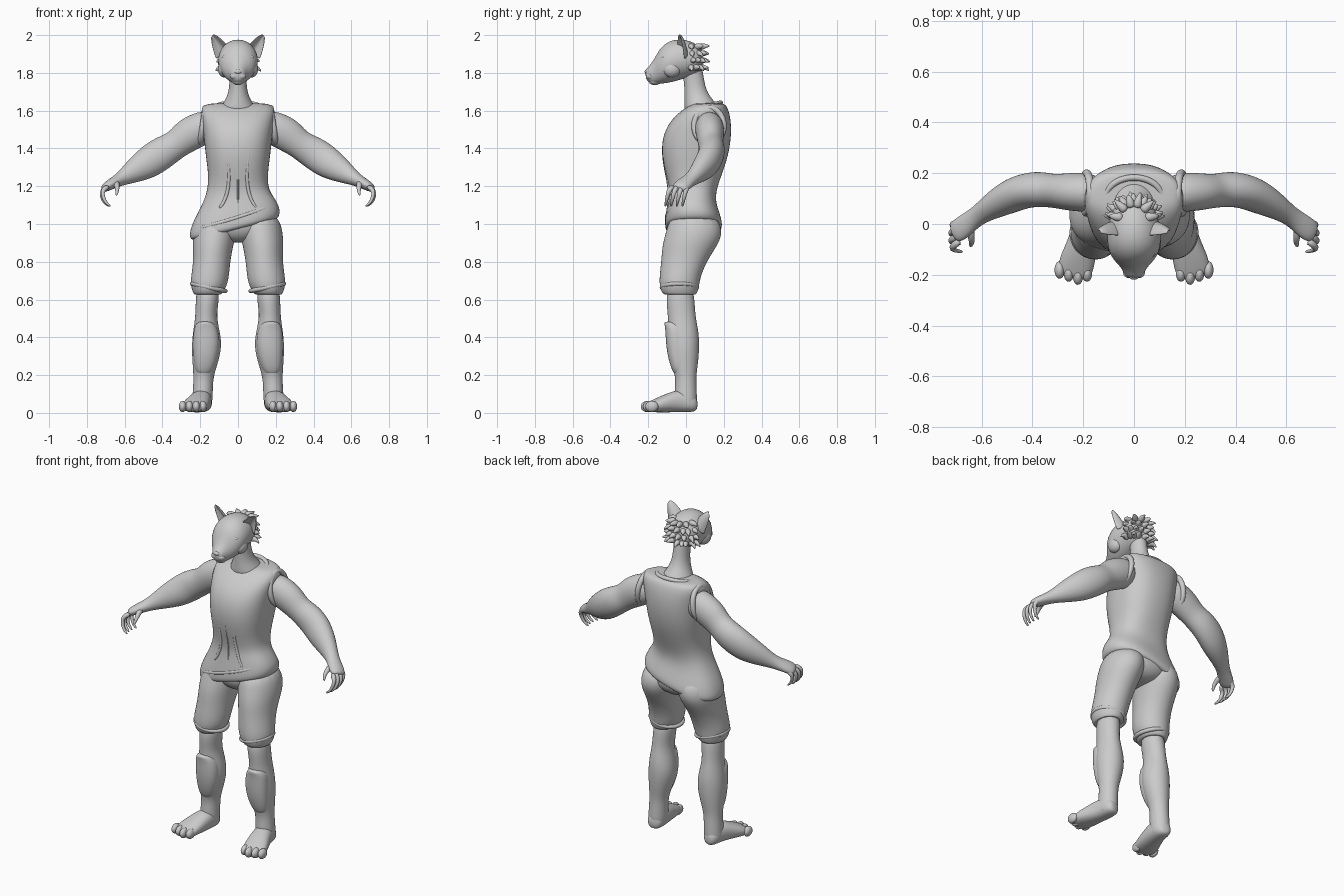
import bpy
import bmesh
import math
import random
from mathutils import Vector
from mathutils.bvhtree import BVHTree

if "Cube" in bpy.data.objects:
    bpy.data.objects.remove(bpy.data.objects["Cube"], do_unlink=True)

clay = bpy.data.materials.new("plain_grey")
clay.use_nodes = True
GREY = (0.6, 0.6, 0.6, 1)
clay.diffuse_color = GREY
clay.node_tree.nodes["Principled BSDF"].inputs["Base Color"].default_value = GREY

X, Y, Z = Vector((1, 0, 0)), Vector((0, 1, 0)), Vector((0, 0, 1))


def finish(name, bm, mirror=False, subdivide=2, thickness=0):
    """Turn a bmesh into a smooth, optionally mirrored object."""
    bmesh.ops.recalc_face_normals(bm, faces=bm.faces)
    mesh = bpy.data.meshes.new(name)
    bm.to_mesh(mesh)
    bm.free()
    mesh.materials.append(clay)
    mesh.polygons.foreach_set("use_smooth", [True] * len(mesh.polygons))
    obj = bpy.data.objects.new(name, mesh)
    bpy.context.collection.objects.link(obj)
    if thickness:
        obj.modifiers.new("Thickness", "SOLIDIFY").thickness = thickness
    if mirror:
        obj.modifiers.new("Mirror", "MIRROR").use_mirror_merge = False
    if subdivide:
        sub = obj.modifiers.new("Smooth", "SUBSURF")
        sub.levels = sub.render_levels = subdivide
    return obj


def loft(name, rows, axis=None, ref=X, sides=16, power=2, closed=False, warp=None, **kw):
    """Skin rings given as (x, y, z, radius_u, radius_v); rings follow the path if no axis."""
    bm = bmesh.new()
    centres = [Vector(r[:3]) for r in rows]
    n = len(rows)
    rings = []
    for i, row in enumerate(rows):
        after = centres[(i + 1) % n] if closed else centres[min(i + 1, n - 1)]
        before = centres[i - 1] if closed else centres[max(i - 1, 0)]
        t = (axis or after - before).normalized()
        u = (ref - t * ref.dot(t)).normalized()
        v = t.cross(u)
        ring = []
        for k in range(sides):
            a = math.tau * k / sides
            c, s = math.cos(a), math.sin(a)
            c = math.copysign(abs(c) ** (2 / power), c)
            s = math.copysign(abs(s) ** (2 / power), s)
            p = centres[i] + u * c * row[3] + v * s * row[4]
            ring.append(bm.verts.new(warp(p) if warp else p))
        rings.append(ring)
    pairs = list(zip(rings, rings[1:]))
    if closed:
        pairs.append((rings[-1], rings[0]))
    else:
        bm.faces.new(rings[0])
        bm.faces.new(rings[-1])
    for a, b in pairs:
        for k in range(sides):
            j = (k + 1) % sides
            bm.faces.new((a[k], a[j], b[j], b[k]))
    return finish(name, bm, **kw)


def tube(name, points, start, end, **kw):
    """Round tube whose radius runs from start to end."""
    n = len(points) - 1
    radii = [start + (end - start) * i / n for i in range(n + 1)]
    return loft(name, [(*p, r, r) for p, r in zip(points, radii)], sides=8, **kw)


def blob(name, centre, size, **kw):
    bm = bmesh.new()
    bmesh.ops.create_uvsphere(bm, u_segments=16, v_segments=10, radius=1)
    for v in bm.verts:
        v.co = Vector(centre) + Vector(a * b for a, b in zip(v.co, size))
    return finish(name, bm, subdivide=1, **kw)


def slant(p):
    """Tilt the lower part of the tunic so the hem hangs lower on one side."""
    amount = min(1, max(0, (1.2 - p.z) / 0.18))
    return p + Z * (0.25 * p.x * amount)


# Tunic
tunic = loft("tunic", [
    (-.015, .04, .97, .21, .125), (-.018, .04, .98, .235, .15),
    (-.018, .04, 1.01, .243, .153), (-.012, .035, 1.06, .228, .142),
    (0, .03, 1.12, .192, .128), (0, .035, 1.18, .162, .126),
    (0, .04, 1.26, .157, .15), (0, .047, 1.36, .172, .178),
    (0, .057, 1.46, .182, .184), (0, .075, 1.54, .19, .165),
    (0, .1, 1.6, .2, .128), (0, .12, 1.635, .18, .09), (0, .12, 1.64, .11, .06)],
    axis=Z, sides=24, power=2.4, warp=slant)

# Armhole rims and neckline
ring = [math.tau * k / 16 for k in range(16)]
tube("armhole_rim", [(.187 - .015 * math.sin(a), .122 + .08 * math.cos(a),
     1.52 + .098 * math.sin(a)) for a in ring], .017, .017, closed=True, mirror=True)
tube("neckline", [(.115 * math.cos(a), .1 + .085 * math.sin(a),
     1.622 + .02 * math.sin(a)) for a in ring], .014, .014, closed=True, ref=Z)

# Raised lapel edges and sash fold, laid on the front of the tunic
skin = BVHTree.FromObject(tunic, bpy.context.evaluated_depsgraph_get())


def drape(name, points, radius, **kw):
    path = []
    for x, z in points:
        hit = skin.ray_cast(Vector((x, -1, z)), Y)[0]
        if hit:
            path.append(hit + Y * radius * .55)
    tube(name, path, radius, radius, **kw)


drape("lapel_edge", [(.1, 1.6), (.085, 1.53), (.07, 1.45), (.055, 1.36), (.045, 1.27),
      (.05, 1.19), (.07, 1.12), (.1, 1.08)], .01, mirror=True)
drape("front_seam", [(0, 1.58 - .06 * k) for k in range(9)], .005)
drape("sash_fold", [(.2 - .05 * k, 1.1 - .016 * k + .03 * (k / 8 - .5) ** 2)
      for k in range(9)], .012)

# Trousers
loft("trouser_seat", [(0, .04, .9, .05, .07), (0, .045, .93, .15, .12),
     (0, .045, .99, .215, .148), (0, .04, 1.08, .19, .12)], axis=Z)
loft("trouser_leg", [
    (.11, .04, 1.06, .1, .12), (.123, .046, .96, .118, .155), (.132, .022, .89, .11, .15),
    (.138, -.008, .81, .1, .125), (.147, -.03, .73, .102, .112),
    (.154, -.035, .68, .1, .108), (.158, -.035, .645, .085, .1),
    (.162, -.032, .62, .07, .085), (.162, -.03, .64, .05, .06)], axis=Z, mirror=True)
tube("trouser_cuff", [(.155 + .09 * math.cos(a), -.035 + .095 * math.sin(a),
     .665 + .02 * math.cos(a)) for a in ring], .013, .013, closed=True, ref=Z, mirror=True)

# Lower legs and shin guards
loft("lower_leg", [
    (.158, -.03, .68, .06, .065), (.163, -.03, .59, .063, .078),
    (.17, -.022, .51, .056, .073), (.167, -.015, .43, .073, .084),
    (.165, -.01, .35, .082, .083), (.174, -.008, .26, .068, .073),
    (.183, 0, .19, .053, .054), (.186, -.002, .12, .054, .06),
    (.19, 0, .05, .055, .06), (.19, 0, .01, .045, .05)], axis=Z, mirror=True)
loft("shin_guard", [
    (.18, -.03, .2, .025, .025), (.18, -.034, .22, .05, .04), (.17, -.044, .3, .068, .055),
    (.167, -.05, .38, .073, .058), (.17, -.055, .44, .066, .055),
    (.173, -.063, .47, .052, .052), (.174, -.07, .485, .03, .046)],
    axis=Z, power=2.3, mirror=True)

# Feet and toes
loft("foot", [
    (.182, .06, .045, .025, .03), (.186, .035, .05, .05, .047),
    (.192, -.03, .065, .056, .062), (.207, -.09, .055, .063, .053),
    (.225, -.15, .042, .072, .04), (.235, -.195, .032, .068, .028),
    (.238, -.215, .03, .05, .018)], axis=Vector((.22, -1, 0)), power=2.3, mirror=True)
for k in range(4):
    blob("toe_%d" % k, (.185 + .036 * k, -.205 + .012 * abs(k - 1), .034),
         (.021, .036, .03), mirror=True)

# Arms
loft("arm", [
    (.13, .12, 1.53, .07, .08), (.2, .125, 1.505, .08, .092),
    (.27, .128, 1.468, .074, .092), (.32, .13, 1.425, .066, .076),
    (.37, .138, 1.395, .072, .084), (.43, .132, 1.358, .07, .09),
    (.49, .108, 1.315, .068, .084), (.56, .07, 1.275, .052, .062),
    (.62, .03, 1.238, .037, .036), (.665, -.005, 1.215, .046, .03),
    (.7, -.032, 1.195, .046, .025), (.712, -.04, 1.185, .03, .015)],
    ref=Y, mirror=True)

# Curled fingers and thumb
for k in range(4):
    dy = .045 - .03 * k
    curl = .008 * abs(k - 1.5)
    tube("finger_%d" % k, [(.685, -.03 + dy * .8, 1.2), (.718, -.045 + dy, 1.18),
         (.728 - curl, -.053 + dy, 1.15), (.715 - curl, -.06 + dy, 1.115),
         (.685 - curl, -.065 + dy, 1.092)], .017, .006, ref=Y, mirror=True)
tube("thumb", [(.645, -.01, 1.22), (.642, -.05, 1.205), (.638, -.075, 1.18),
     (.645, -.088, 1.15)], .02, .007, mirror=True)

# Neck and head
loft("neck", [
    (0, .09, 1.57, .12, .1), (0, .08, 1.63, .085, .09), (0, .057, 1.68, .056, .066),
    (0, .046, 1.73, .047, .056), (0, .038, 1.79, .045, .055),
    (0, .03, 1.86, .05, .05)], axis=Z)
loft("head", [
    (0, .09, 1.87, .045, .045), (0, .065, 1.87, .083, .08), (0, .01, 1.875, .1, .1),
    (0, -.05, 1.868, .108, .112), (0, -.1, 1.855, .104, .11), (0, -.14, 1.835, .084, .094),
    (0, -.168, 1.805, .053, .068), (0, -.195, 1.79, .04, .045),
    (0, -.215, 1.795, .025, .024)], axis=-Y, sides=20, mirror=False)
blob("nose", (0, -.205, 1.806), (.021, .015, .013))
blob("chin", (0, -.165, 1.757), (.034, .034, .022))
blob("muzzle_pad", (.02, -.19, 1.783), (.024, .024, .02), mirror=True)
blob("cheek", (.07, -.075, 1.82), (.038, .05, .045), mirror=True)
tube("brow", [(.028, -.147, 1.862), (.055, -.14, 1.875), (.085, -.115, 1.89)],
     .012, .008, mirror=True)

# Cupped ears
bm = bmesh.new()
root, tip = Vector((.086, -.025, 1.91)), Vector((.138, -.03, 2))
across, back = Vector((.032, .02, -.04)), Vector((-.012, .035, 0))
grid = []
for i in range(6):
    t = i / 5
    width = math.sqrt(1 - t * .96)
    grid.append([bm.verts.new(root.lerp(tip, t) + across * (s * width / 3)
                 + back * (width * (1 - s * s / 9))) for s in range(-3, 4)])
for a, b in zip(grid, grid[1:]):
    for k in range(6):
        bm.faces.new((a[k], a[k + 1], b[k + 1], b[k]))
finish("ear", bm, mirror=True, thickness=.008)

# Hair tufts around the back of the head
random.seed(4)
for row in range(4):
    count = 9 - row
    for k in range(count):
        a = math.radians(-80 + 160 * k / (count - 1) + random.uniform(-5, 5))
        z = 1.825 + .037 * row
        reach = .95 - .11 * max(0, row - 1)
        out = Vector((math.sin(a), math.cos(a), 0))
        base = Vector((out.x * .083, .02 + out.y * .062, z)) * 1
        base.x *= reach
        tip_z = random.uniform(-.02, .008)
        tube("hair_tuft", [base - out * .02, base + out * .015 + Z * .006,
             base + out * .03 + Z * (.004 + tip_z * .3),
             base + out * random.uniform(.036, .05) + Z * tip_z], .024, .003,
             ref=Z, subdivide=1)
